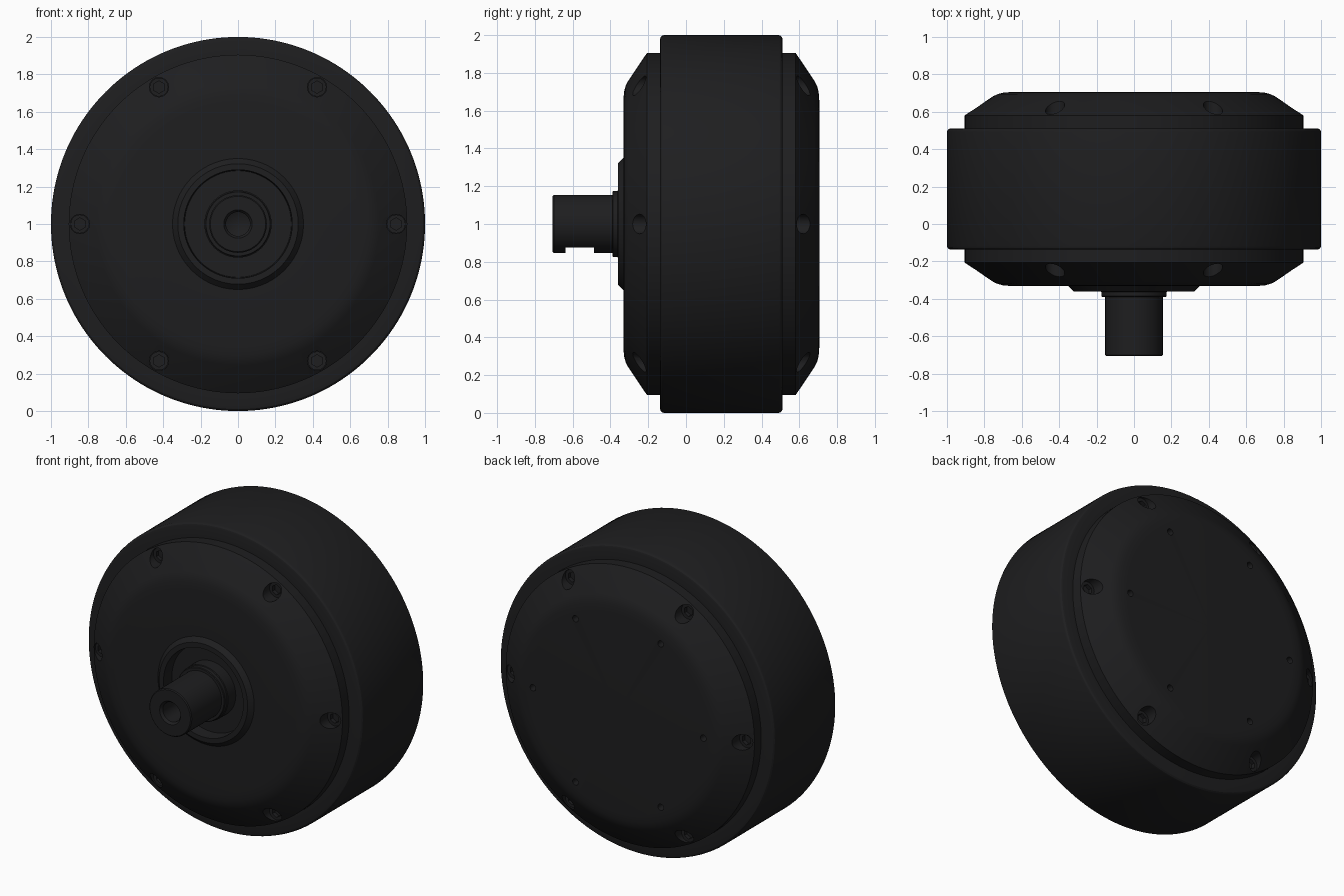
import bpy, bmesh, math
from mathutils import Matrix, Vector

if "Cube" in bpy.data.objects:
    bpy.data.objects.remove(bpy.data.objects["Cube"])

CZ = 1.0      # height of the motor axis
MID = 0.187   # y of the housing's middle plane

mat = bpy.data.materials.new("black_metal")
mat.diffuse_color = (0.013, 0.013, 0.014, 1)
mat.use_nodes = True
mat.node_tree.nodes["Principled BSDF"].inputs["Base Color"].default_value = mat.diffuse_color


def finish(name, bm):
    bmesh.ops.recalc_face_normals(bm, faces=bm.faces)
    me = bpy.data.meshes.new(name)
    bm.to_mesh(me)
    bm.free()
    ob = bpy.data.objects.new(name, me)
    bpy.context.collection.objects.link(ob)
    me.materials.append(mat)
    return ob


def lathe(name, profile, seg=128, closed=False):
    """Turn (radius, y) points around the y axis at height CZ."""
    bm = bmesh.new()
    rings = []
    for r, y in profile:
        n = seg if r > 0 else 1
        rings.append([bm.verts.new((r * math.cos(2 * math.pi * i / seg), y,
                                    CZ + r * math.sin(2 * math.pi * i / seg)))
                      for i in range(n)])
    pairs = list(zip(rings, rings[1:]))
    if closed:
        pairs.append((rings[-1], rings[0]))
    for a, b in pairs:
        for i in range(seg):
            j = (i + 1) % seg
            quad = [a[i % len(a)], a[j % len(a)], b[j % len(b)], b[i % len(b)]]
            bm.faces.new(list(dict.fromkeys(quad)))
    return finish(name, bm)


def pins(name, ring_r, r, y0, y1, seg=24):
    """Six cylinders along y, evenly spaced on a circle."""
    bm = bmesh.new()
    for k in range(6):
        a = k * math.pi / 3
        pos = Vector((ring_r * math.cos(a), (y0 + y1) / 2, CZ + ring_r * math.sin(a)))
        bmesh.ops.create_cone(bm, cap_ends=True, segments=seg, radius1=r, radius2=r,
                              depth=abs(y1 - y0),
                              matrix=Matrix.Translation(pos) @ Matrix.Rotation(math.pi / 2, 4, 'X'))
    return finish(name, bm)


def cut(ob, cutter):
    m = ob.modifiers.new("cut", 'BOOLEAN')
    m.operation = 'DIFFERENCE'
    m.solver = 'EXACT'
    m.object = cutter
    bpy.context.view_layer.objects.active = ob
    bpy.ops.object.modifier_apply(modifier=m.name)
    bpy.data.objects.remove(cutter)


def flip(y):
    return 2 * MID - y


# outer ring with softened rims
ring_half = [(0.89, -0.137), (0.98, -0.137), (0.99, -0.134), (0.997, -0.127), (1.0, -0.117)]
lathe("outer_ring", ring_half + [(r, flip(y)) for r, y in reversed(ring_half)], 160, True)

# end caps: shared sloped shoulder
shoulder = [(0.65, -0.332), (0.70, -0.328), (0.73, -0.32), (0.755, -0.308),
            (0.905, -0.207), (0.905, -0.12), (0, -0.12)]
boss = [(0, -0.28), (0.285, -0.28), (0.29, -0.36), (0.322, -0.36), (0.35, -0.332)]
front = lathe("front_cap", boss + shoulder)
back = lathe("back_cap", [(r, flip(y)) for r, y in [(0, -0.332)] + shoulder])

# recessed screws in both caps
for side, cap, f in (("front", front, lambda y: y), ("back", back, flip)):
    cut(cap, pins("hole_cutter", 0.845, 0.052, f(-0.45), f(-0.17)))
    screws = pins(side + "_screws", 0.845, 0.05, f(-0.205), f(-0.165))
    cut(screws, pins("socket_cutter", 0.845, 0.033, f(-0.3), f(-0.18), 6))

# small mounting holes in the back
cut(back, pins("mount_cutter", 0.62, 0.021, flip(-0.45), flip(-0.22), 20))

# shaft collar
lathe("shaft_collar", [(0.15, -0.27), (0.18, -0.27), (0.18, -0.36), (0.175, -0.363),
                       (0.175, -0.386), (0.171, -0.39), (0.15, -0.39)], 64, True)

# shaft with centre bore and a flat underneath
shaft = lathe("shaft", [(0, -0.27), (0.154, -0.27), (0.154, -0.7), (0.148, -0.706), (0.076, -0.706),
                        (0.064, -0.69), (0.064, -0.5), (0, -0.47)], 64)
bm = bmesh.new()
bmesh.ops.create_cube(bm, size=1, matrix=Matrix.Translation((0, -0.563, CZ - 0.225))
                      @ Matrix.Diagonal((0.4, 0.15, 0.2, 1)))
cut(shaft, finish("flat_cutter", bm))

# smooth shading with crisp edges
for ob in bpy.context.scene.objects:
    ob.select_set(True)
bpy.context.view_layer.objects.active = shaft
bpy.ops.object.shade_smooth_by_angle(angle=math.radians(28))
